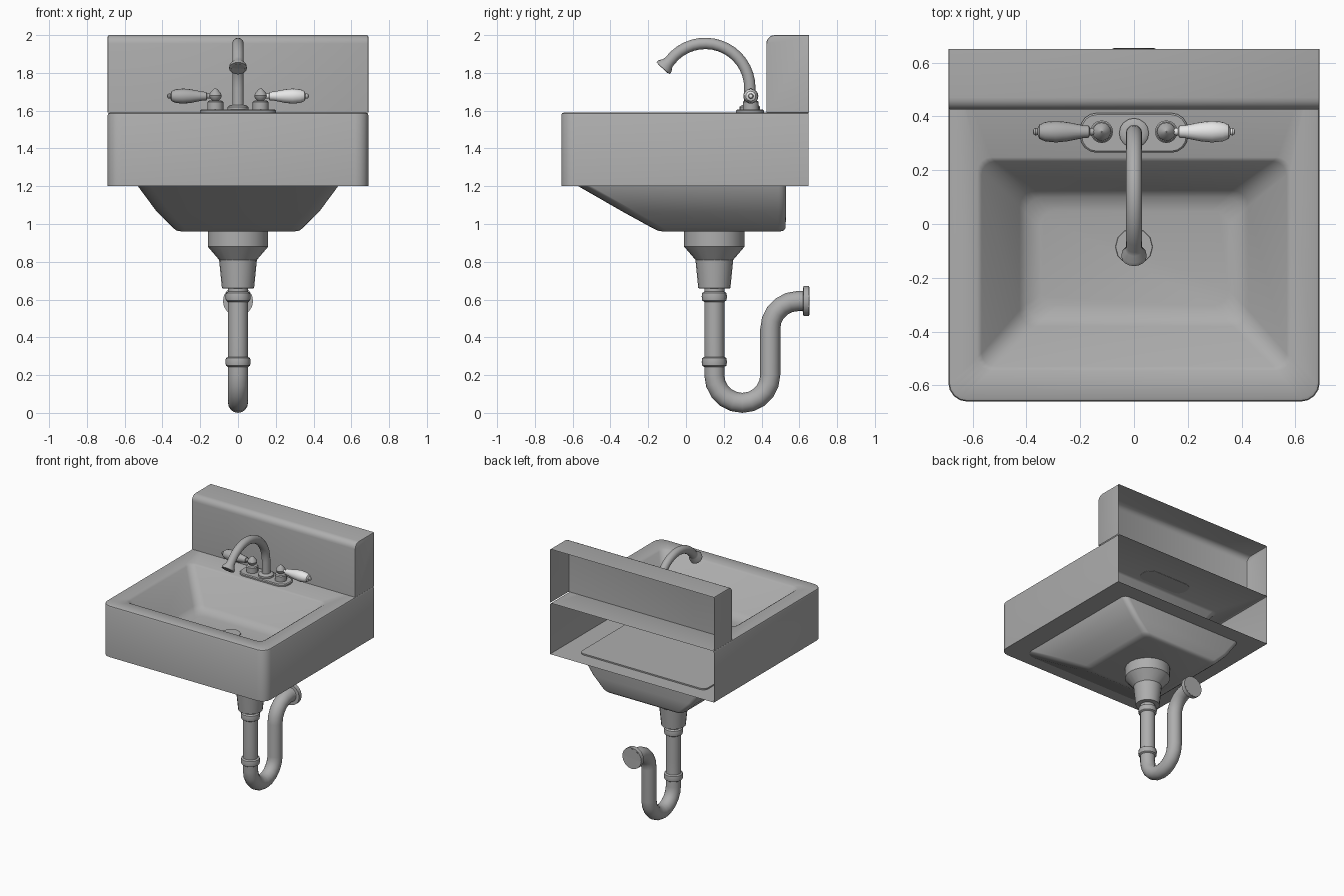
import bpy, bmesh
from math import sin, cos, pi, radians
from mathutils import Vector

if "Cube" in bpy.data.objects:
    bpy.data.objects.remove(bpy.data.objects["Cube"])


def material(name, value):
    m = bpy.data.materials.new(name)
    m.use_nodes = True
    color = (value, value, value, 1)
    m.diffuse_color = color
    m.node_tree.nodes["Principled BSDF"].inputs["Base Color"].default_value = color
    return m


grey = material("grey", 0.42)
white = material("white", 0.8)


def finish(name, bm, mat=grey, angle=32):
    bmesh.ops.remove_doubles(bm, verts=bm.verts, dist=0.0004)
    bmesh.ops.recalc_face_normals(bm, faces=bm.faces)
    mesh = bpy.data.meshes.new(name)
    bm.to_mesh(mesh)
    bm.free()
    mesh.materials.append(mat)
    obj = bpy.data.objects.new(name, mesh)
    bpy.context.collection.objects.link(obj)
    bpy.ops.object.select_all(action='DESELECT')
    obj.select_set(True)
    bpy.context.view_layer.objects.active = obj
    bpy.ops.object.shade_smooth_by_angle(angle=radians(angle))
    return obj


def bridge(bm, rings, cap_start, cap_end):
    n = len(rings[0])
    for a, b in zip(rings, rings[1:]):
        for i in range(n):
            j = (i + 1) % n
            bm.faces.new((a[i], a[j], b[j], b[i]))
    if cap_start:
        bm.faces.new(rings[0])
    if cap_end:
        bm.faces.new(rings[-1])


def loft(levels, steps=5):
    """Stack rounded rectangles: half width, front y, back y, z, front radius, back radius."""
    bm = bmesh.new()
    rings = []
    for hx, y0, y1, z, rf, rb in levels:
        ring = []
        corners = ((1, y1, -1, rb, 0), (-1, y1, -1, rb, 1), (-1, y0, 1, rf, 2), (1, y0, 1, rf, 3))
        for sx, y, sy, r, quarter in corners:
            for k in range(steps):
                a = (quarter + k / (steps - 1)) * pi / 2
                ring.append(bm.verts.new((sx * (hx - r) + r * cos(a), y + sy * r + r * sin(a), z)))
        rings.append(ring)
    bridge(bm, rings, True, True)
    return bm


def sweep(name, stations, sides=16, caps=True, mat=grey):
    """Round section along a path of (point, radius) stations."""
    bm = bmesh.new()
    rings = []
    pts = [Vector(p) for p, r in stations]
    for i, (p, r) in enumerate(stations):
        t = pts[min(i + 1, len(pts) - 1)] - pts[max(i - 1, 0)]
        t.normalize()
        side = Vector((0, 1, 0)) if abs(t.x) > 0.9 else Vector((1, 0, 0))
        up = t.cross(side)
        rings.append([bm.verts.new(pts[i] + r * (cos(a) * side + sin(a) * up))
                      for a in (2 * pi * k / sides for k in range(sides))])
    bridge(bm, rings, caps, caps)
    return finish(name, bm, mat)


def upright(name, x, y, profile, sides=16):
    return sweep(name, [((x, y, z), r) for r, z in profile], sides)


def arc(cy, cz, r, a0, a1, n):
    angles = [radians(a0 + (a1 - a0) * k / n) for k in range(n + 1)]
    return [(0, cy + r * cos(a), cz + r * sin(a)) for a in angles]


# Basin body with sunken bowl, open at the back
e = 0.0006
body = loft([
    (0.69, -0.66, 0.65, 1.2, 0.07, e),
    (0.69, -0.66, 0.65, 1.577, 0.07, e),
    (0.686, -0.656, 0.65, 1.586, 0.066, e),
    (0.677, -0.647, 0.65, 1.59, 0.06, e),
    (0.582, -0.545, 0.248, 1.59, 0.05, 0.05),
    (0.566, -0.53, 0.233, 1.579, 0.05, 0.05),
    (0.425, -0.38, 0.125, 1.36, 0.06, 0.06),
    (0.40, -0.355, 0.10, 1.335, 0.06, 0.06),
    (0.35, -0.305, 0.05, 1.322, 0.06, 0.06)])
back = [f for f in body.faces if all(v.co.y > 0.645 for v in f.verts)
        and max(v.co.z for v in f.verts) - min(v.co.z for v in f.verts) > 0.001]
bmesh.ops.delete(body, geom=back, context='FACES')
finish("sink_body", body)

# Hollow backsplash: rounded box without back and bottom
bm = bmesh.new()
bmesh.ops.create_cube(bm, size=1)
for v in bm.verts:
    v.co = Vector((v.co.x * 1.38, 0.5375 + v.co.y * 0.225, 1.795 + v.co.z * 0.41))
bmesh.ops.delete(bm, geom=[f for f in bm.faces if f.normal.y > 0.9 or f.normal.z < -0.9],
                 context='FACES')
top_front = [ed for ed in bm.edges if all(v.co.y < 0.45 and v.co.z > 1.9 for v in ed.verts)]
bmesh.ops.bevel(bm, geom=top_front, offset=0.045, segments=5, affect='EDGES', profile=0.5)
ends = [ed for ed in bm.edges if len(ed.link_faces) == 2
        and abs(ed.verts[0].co.x) > 0.68 and abs(ed.verts[0].co.x - ed.verts[1].co.x) < 0.01]
bmesh.ops.bevel(bm, geom=ends, offset=0.008, segments=2, affect='EDGES', profile=0.5)
finish("backsplash", bm)

# Outer bowl below the body
finish("lower_bowl", loft([
    (0.53, -0.57, 0.53, 1.21, 0.07, 0.04),
    (0.53, -0.57, 0.53, 1.2, 0.07, 0.04),
    (0.43, -0.335, 0.53, 1.065, 0.07, 0.04),
    (0.345, -0.18, 0.527, 0.98, 0.06, 0.04),
    (0.325, -0.15, 0.518, 0.965, 0.05, 0.04),
    (0.295, -0.12, 0.495, 0.96, 0.04, 0.03)]), angle=40)

# Drain ring in the basin
upright("drain_ring", 0, -0.085, [(0.07, 1.32), (0.068, 1.328), (0.052, 1.328), (0.045, 1.323)], 12)

# Drain fitting, trap pipe and collars
py = 0.15
upright("drain_fitting", 0, py,
        [(0.16, 0.97), (0.16, 0.88), (0.10, 0.81), (0.085, 0.66), (0.05, 0.658)], 20)
path = ([(0, py, 0.665), (0, py, 0.4)] + arc(0.298, 0.201, 0.148, 180, 360, 10)
        + arc(0.593, 0.445, 0.147, 180, 90, 5) + [(0, 0.63, 0.592)])
sweep("trap_pipe", [(p, 0.053) for p in path], 16, caps=False)
for label, z in (("upper", 0.615), ("lower", 0.27)):
    upright(label + "_pipe_collar", 0, py, [(0.053, z - 0.027), (0.064, z - 0.02), (0.067, z),
                                           (0.064, z + 0.02), (0.053, z + 0.027)])
sweep("wall_flange", [((0, y, 0.592), r) for y, r in (
    (0.62, 0.053), (0.621, 0.08), (0.652, 0.08), (0.654, 0.074), (0.61, 0.05))], 16, caps=False)

# Faucet plate and spout
finish("faucet_plate", loft([
    (0.2, 0.265, 0.412, 1.588, 0.06, 0.06),
    (0.2, 0.265, 0.412, 1.6, 0.06, 0.06),
    (0.194, 0.271, 0.406, 1.606, 0.055, 0.055)]))
fy = 0.338
upright("spout_base", 0, fy, [(0.055, 1.6), (0.055, 1.62), (0.045, 1.628), (0.03, 1.63)])
curve = [(0, fy, 1.605)] + arc(0.102, 1.72, 0.236, 0, 142, 16)
spout = [(p, 0.03) for p in curve]
tip, along = Vector(curve[-1]), (Vector(curve[-1]) - Vector(curve[-2])).normalized()
spout += [(tip + along * d, r) for d, r in ((0.018, 0.032), (0.04, 0.046), (0.056, 0.047),
                                            (0.058, 0.036), (0.045, 0.03))]
sweep("spout", spout)

# Valves and lever handles
for side, sx, mat in (("left", 1, white), ("right", -1, grey)):
    upright(side + "_valve", sx * 0.12, 0.343, [
        (0.042, 1.6), (0.042, 1.645), (0.036, 1.652), (0.018, 1.655), (0.031, 1.668),
        (0.034, 1.68), (0.028, 1.694), (0.012, 1.712), (0.002, 1.72)])
    lever = [(0.14, 0.012), (0.164, 0.014), (0.168, 0.022), (0.19, 0.024), (0.25, 0.036),
             (0.29, 0.04), (0.33, 0.036), (0.352, 0.026), (0.358, 0.012), (0.366, 0.014),
             (0.373, 0.01), (0.376, 0.002)]
    sweep(side + "_handle", [((sx * x, 0.343, 1.677), r) for x, r in lever], 16, mat=mat)
